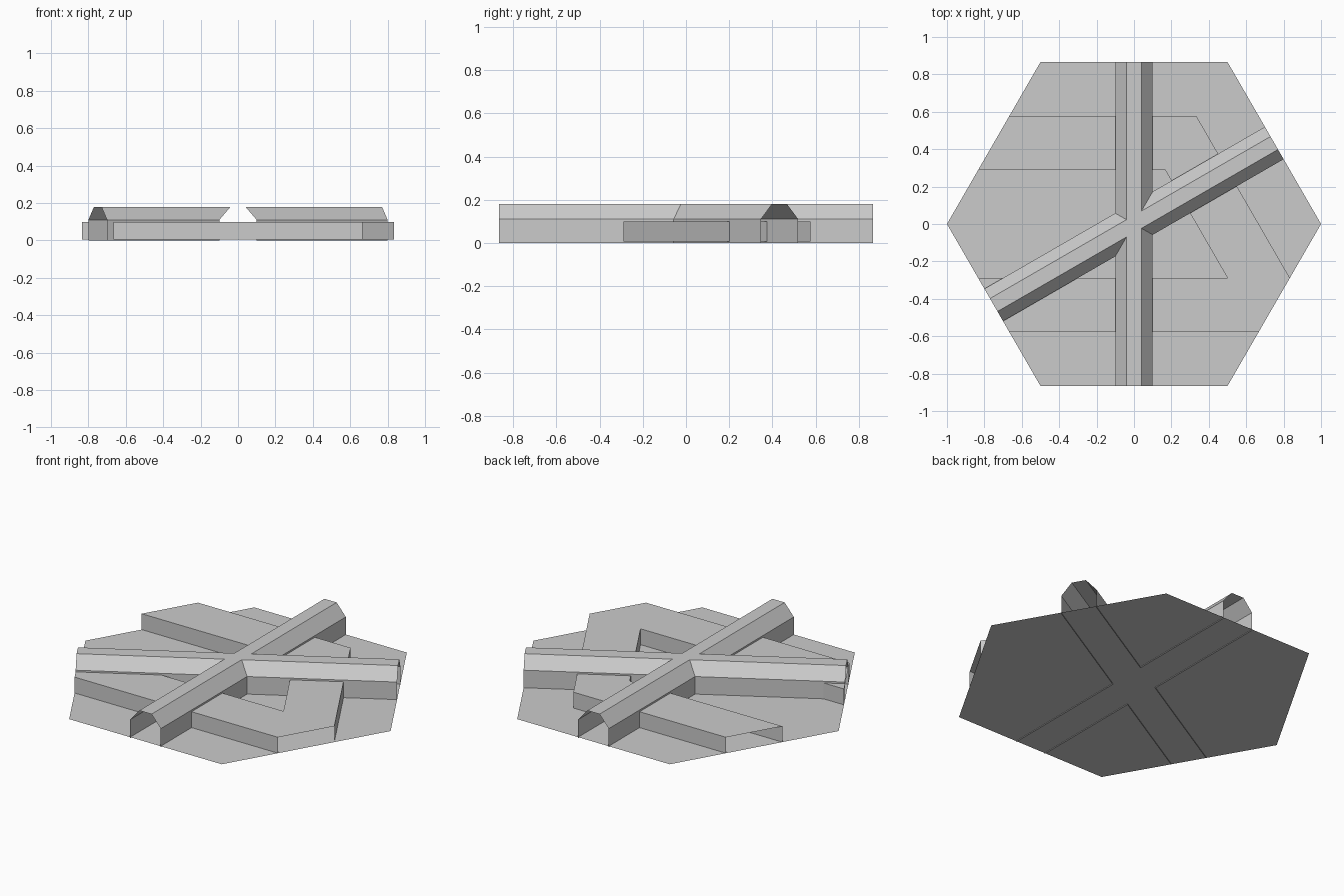
import bpy, bmesh
from math import cos, sin, radians, sqrt
from mathutils import Vector

cube = bpy.data.objects.get("Cube")
if cube:
    bpy.data.objects.remove(cube, do_unlink=True)

APOTHEM = sqrt(3) / 2
FLOOR_Z = 0.006

grey = bpy.data.materials.new("plain_grey")
grey.use_nodes = True
grey.diffuse_color = (0.6, 0.6, 0.6, 1)
grey.node_tree.nodes["Principled BSDF"].inputs["Base Color"].default_value = grey.diffuse_color


def polar(degrees, radius=1.0):
    return Vector((cos(radians(degrees)), sin(radians(degrees)))) * radius


def shell(name, layers, open_sides=()):
    """Loft equal-length outlines [(points, z), ...], cap the top, skip open sides."""
    bm = bmesh.new()
    rings = [[bm.verts.new((p.x, p.y, z)) for p in pts] for pts, z in layers]
    n = len(rings[0])
    for low, high in zip(rings, rings[1:]):
        for i in range(n):
            if i not in open_sides:
                j = (i + 1) % n
                bm.faces.new((low[i], low[j], high[j], high[i]))
    bm.faces.new(rings[-1])
    mesh = bpy.data.meshes.new(name)
    bm.to_mesh(mesh)
    bm.free()
    mesh.materials.append(grey)
    obj = bpy.data.objects.new(name, mesh)
    bpy.context.collection.objects.link(obj)
    return obj


# Hexagonal floor sheet
shell("floor", [([polar(60 * i) for i in range(6)], FLOOR_Z)])

# Two crossing hollow walls with a bevelled top, open at the ends
ARMS = (30, 90, 210, 270)


def cross_outline(half_width):
    points = []
    for i, angle in enumerate(ARMS):
        following = ARMS[(i + 1) % 4]
        end, side = polar(angle, APOTHEM), polar(angle + 90, half_width)
        corner = (polar(angle) + polar(following)) * half_width / sin(radians(following - angle))
        points += [end - side, end + side, corner]
    return points


wide, narrow = cross_outline(0.1), cross_outline(0.04)
shell("crossing_walls", [(wide, 0), (wide, 0.11), (narrow, 0.18)], open_sides=(0, 3, 6, 9))

# Raised path: an angled branch joining a straight one, open at the floor's rim
T = 1 / 3
path = [Vector((x * T, y * T * APOTHEM)) for x, y in (
    (-2.5, 1), (-2, 2), (1, 2), (2.5, -1), (2, -2), (-2, -2),
    (-2.5, -1), (1.5, -1), (0.5, 1))]
path.reverse()
rim_sides = [i for i in range(len(path))
             if abs(path[i].y - path[(i + 1) % len(path)].y) < 0.3
             and abs(path[i].x - path[(i + 1) % len(path)].x) < 0.2]
shell("raised_path", [(path, FLOOR_Z), (path, 0.1)], open_sides=rim_sides)
